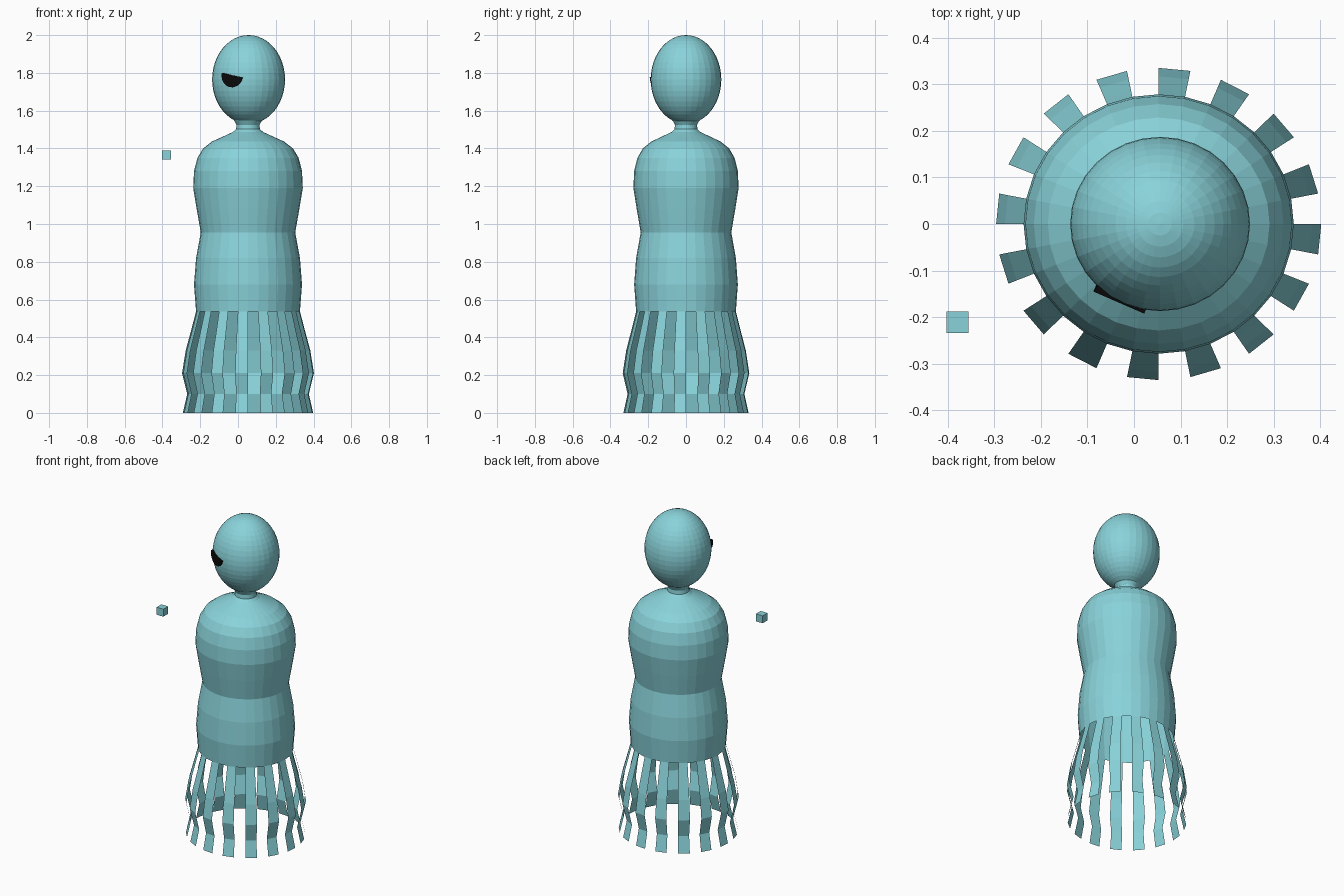
import bpy, bmesh, math
from mathutils import Matrix, Vector

if "Cube" in bpy.data.objects:
    bpy.data.objects.remove(bpy.data.objects["Cube"])

CX = 0.053      # body axis
SEG = 32
SQ = 0.96       # slight flattening front to back


def material(name, rgb):
    m = bpy.data.materials.new(name)
    m.diffuse_color = (*rgb, 1)
    m.use_nodes = True
    m.node_tree.nodes["Principled BSDF"].inputs["Base Color"].default_value = m.diffuse_color
    return m


teal = material("pale teal", (0.25, 0.65, 0.70))
black = material("black", (0.003, 0.003, 0.003))


def finish(name, bm, mat):
    me = bpy.data.meshes.new(name)
    bm.to_mesh(me)
    bm.free()
    me.materials.append(mat)
    ob = bpy.data.objects.new(name, me)
    bpy.context.collection.objects.link(ob)
    return ob


def lathe(name, profile, mat, step=1):
    """Spin (radius, z) points around the body axis; step 2 keeps every other column."""
    bm = bmesh.new()
    rings = []
    for r, z in profile:
        rings.append([bm.verts.new((CX + r * math.cos(2 * math.pi * i / SEG),
                                    SQ * r * math.sin(2 * math.pi * i / SEG), z))
                      for i in range(SEG)])
    for lo, hi in zip(rings, rings[1:]):
        for i in range(step - 1, SEG, step):
            j = (i + 1) % SEG
            bm.faces.new((lo[i], lo[j], hi[j], hi[i]))
    loose = [v for v in bm.verts if not v.link_faces]
    bmesh.ops.delete(bm, geom=loose, context='VERTS')
    return finish(name, bm, mat)


# hollow torso with waist, shoulders and neck
lathe("torso", [(0.275, 0.537), (0.286, 0.68), (0.275, 0.82), (0.25, 0.955),
                (0.272, 1.08), (0.29, 1.19), (0.286, 1.28), (0.268, 1.35),
                (0.238, 1.40), (0.19, 1.437), (0.13, 1.464), (0.08, 1.487),
                (0.063, 1.502), (0.061, 1.525), (0.075, 1.55)], teal)

# ragged skirt: sixteen flared strips under the torso
lathe("skirt_strips", [(0.345, 0.0), (0.322, 0.10), (0.349, 0.21),
                       (0.330, 0.33), (0.303, 0.43), (0.275, 0.537)], teal, step=2)

# egg-shaped head
bm = bmesh.new()
bmesh.ops.create_uvsphere(bm, u_segments=32, v_segments=24, radius=1)
bmesh.ops.transform(bm, verts=bm.verts[:], matrix=Matrix.Translation((CX + 0.003, 0, 1.765))
                    @ Matrix.Diagonal((0.193, 0.187, 0.235, 1)))
finish("head", bm, teal)

# half-round eye plate, tilted and lying against the head
bm = bmesh.new()
R = 0.06
arc = [bm.verts.new((R * math.cos(a), 0, 1.08 * R * math.sin(a)))
       for a in [math.pi + math.pi * k / 12 for k in range(13)]]
face = bm.faces.new(arc)
out = bmesh.ops.extrude_face_region(bm, geom=[face])
bmesh.ops.translate(bm, vec=(0, 0.016, 0),
                    verts=[g for g in out["geom"] if isinstance(g, bmesh.types.BMVert)])
bmesh.ops.recalc_face_normals(bm, faces=bm.faces[:])
turn = Matrix.Rotation(math.radians(-23.5), 4, 'Z') @ Matrix.Rotation(math.radians(12), 4, 'Y')
bmesh.ops.transform(bm, verts=bm.verts[:],
                    matrix=Matrix.Translation((-0.032, -0.169, 1.788)) @ turn)
finish("eye", bm, black)

# small floating cube beside the shoulder
bm = bmesh.new()
bmesh.ops.create_cube(bm, size=0.047)
bmesh.ops.translate(bm, verts=bm.verts[:], vec=Vector((-0.379, -0.211, 1.366)))
finish("floating_cube", bm, teal)
